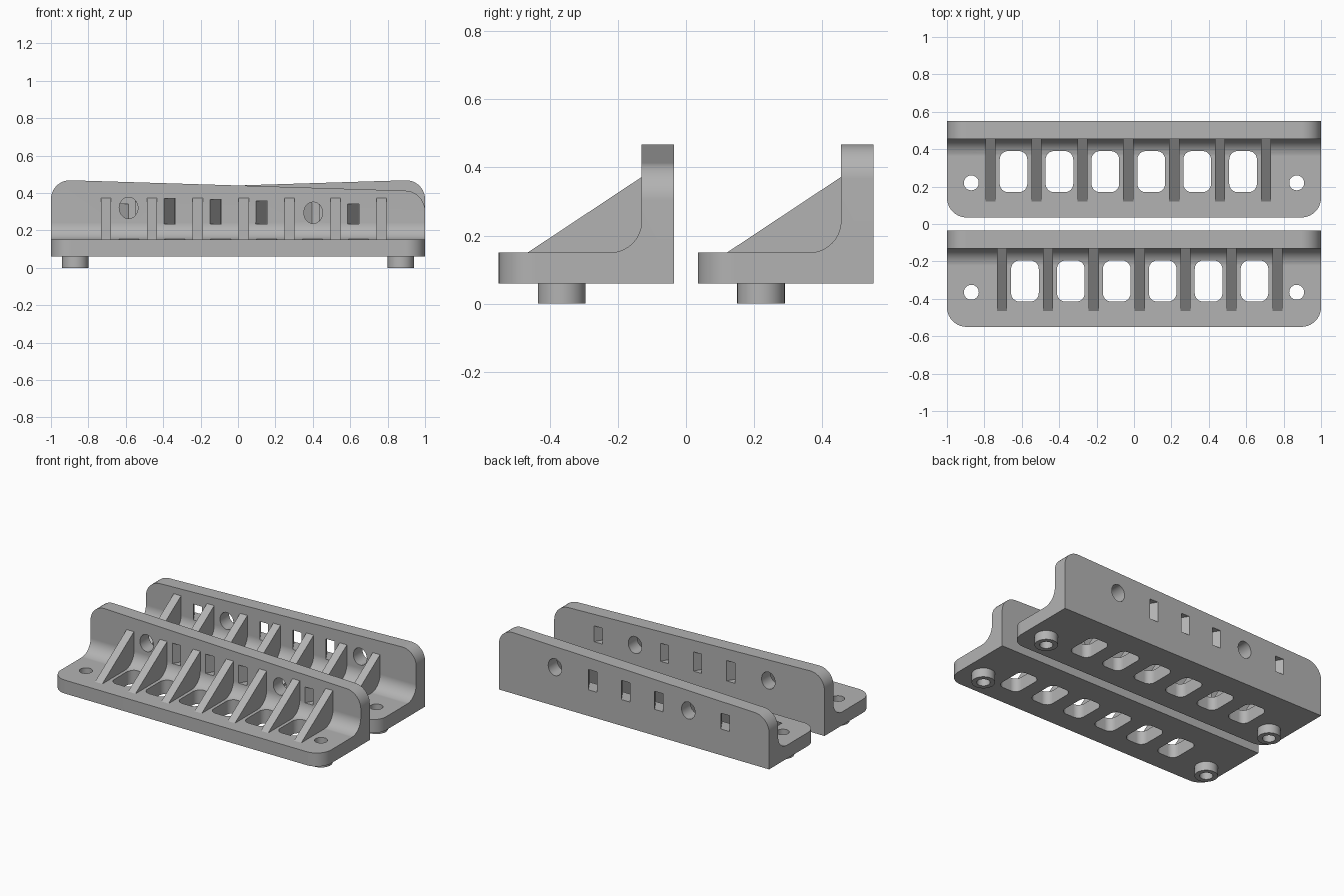
import bpy, bmesh
from math import sin, cos, pi, radians

if "Cube" in bpy.data.objects:
    bpy.data.objects.remove(bpy.data.objects["Cube"])

grey = bpy.data.materials.new("plain grey")
grey.use_nodes = True
GREY = (0.45, 0.45, 0.45, 1)
grey.diffuse_color = GREY
grey.node_tree.nodes["Principled BSDF"].inputs["Base Color"].default_value = GREY

SCENE = bpy.context.scene.collection
BACK, WALL, FRONT = -0.035, -0.13, -0.55      # depth of the wall faces and front edge
FLOOR, DECK = 0.06, 0.15                      # underside and top of the base
RIBS = [-0.706 + 0.2455 * i for i in range(7)]


def arc(cu, cv, ru, rv, a0, a1, n):
    """Points along an elliptical arc, angles in degrees."""
    angles = [radians(a0 + (a1 - a0) * i / n) for i in range(n + 1)]
    return [(cu + ru * cos(a), cv + rv * sin(a)) for a in angles]


def ellipse(cu, cv, ru, rv, n=32):
    return arc(cu, cv, ru, rv, 0, 360, n)[:-1]


def rounded_rect(cu, cv, hu, hv, r):
    pts = []
    for k, (su, sv) in enumerate([(1, 1), (-1, 1), (-1, -1), (1, -1)]):
        pts += arc(cu + su * (hu - r), cv + sv * (hv - r), r, r, 90 * k, 90 * k + 90, 6)
    return pts


def prism(bm, pts, axis, a, b, shear=0):
    """Extrude a 2D outline along an axis from a to b, sliding x by shear."""
    def place(u, v, t, dx):
        x, y, z = {"x": (t, u, v), "y": (u, t, v), "z": (u, v, t)}[axis]
        return bm.verts.new((x + dx, y, z))
    lo = [place(u, v, a, 0) for u, v in pts]
    hi = [place(u, v, b, shear) for u, v in pts]
    bm.faces.new(lo)
    bm.faces.new(hi)
    for i in range(len(pts)):
        j = (i + 1) % len(pts)
        bm.faces.new((lo[i], lo[j], hi[j], hi[i]))


def finish(bm, name, side, dy):
    """Mirror and shift the part for its bracket, then make an object."""
    for v in bm.verts:
        v.co.x *= side
        v.co.y += dy
    bmesh.ops.recalc_face_normals(bm, faces=bm.faces)
    mesh = bpy.data.meshes.new(name)
    bm.to_mesh(mesh)
    bm.free()
    mesh.materials.append(grey)
    obj = bpy.data.objects.new(name, mesh)
    SCENE.objects.link(obj)
    return obj


def angle_body():
    """L-shaped section with inner fillet, sloping top and rounded corners."""
    bm = bmesh.new()
    r = 0.093
    section = [(BACK, FLOOR), (FRONT, FLOOR), (FRONT, DECK)]
    section += arc(WALL - r, DECK + r, r, r, -90, 0, 10)
    section += [(WALL, 0.44), (BACK, 0.44)]
    prism(bm, section, "x", -1, 1)
    for v in bm.verts:
        if v.co.z > 0.4:
            v.co.z -= 0.031 * v.co.x
    corners = []
    for e in bm.edges:
        p, q = (v.co for v in e.verts)
        if abs(p.x - q.x) > 0.01:
            continue
        if (max(p.y, q.y) < FRONT + 0.01) or (min(p.z, q.z) > 0.38):
            corners.append(e)
    bmesh.ops.bevel(bm, geom=corners, offset=0.105, offset_type="OFFSET",
                    segments=10, profile=0.5, affect="EDGES")
    return bm


def feet():
    bm = bmesh.new()
    for x in (-0.87, 0.87):
        prism(bm, ellipse(x, -0.365, 0.07, 0.07), "z", 0, 0.1)
    return bm


def openings():
    bm = bmesh.new()
    # screw holes through base and feet
    for x in (-0.87, 0.87):
        prism(bm, ellipse(x, -0.365, 0.04, 0.04), "z", -0.1, 0.3)
    # rounded windows in the base, one between each pair of ribs
    for a, b in zip(RIBS, RIBS[1:]):
        prism(bm, rounded_rect((a + b) / 2, -0.305, 0.074, 0.11, 0.045), "z", 0.02, 0.225)
    # round holes straight through the wall
    for x, z in ((-0.585, 0.32), (0.402, 0.294)):
        prism(bm, ellipse(x, z, 0.05, 0.057), "y", WALL - 0.05, BACK + 0.05)
    # slanted slots through the wall, lower towards the low end
    slant = 0.058 / (BACK - WALL)
    over = 0.03
    for x in (-0.364, -0.119, 0.126, 0.617):
        top, left = 0.36 - 0.031 * x, x - 0.031 - slant * over
        slot = [(left, 0.235), (left + 0.062, 0.235), (left + 0.062, top), (left, top)]
        prism(bm, slot, "y", WALL - over, BACK + over, slant * (BACK - WALL + 2 * over))
    return bm


def ribs():
    bm = bmesh.new()
    tri = [(-0.465, DECK), (WALL, 0.372), (WALL + 0.01, 0.372),
           (WALL + 0.01, DECK - 0.01), (-0.465, DECK - 0.01)]
    for x in RIBS:
        prism(bm, tri, "x", x - 0.027, x + 0.027)
    return bm


def bracket(label, side, dy):
    body = finish(angle_body(), label + "_bracket", side, dy)
    tools = [(finish(feet(), label + "_feet_tool", side, dy), "UNION"),
             (finish(openings(), label + "_hole_tool", side, dy), "DIFFERENCE")]
    for tool, operation in tools:
        tool.hide_render = True
        mod = body.modifiers.new(operation.title(), "BOOLEAN")
        mod.operation, mod.solver, mod.object = operation, "EXACT", tool
    # bake the cuts and drop the tools
    graph = bpy.context.evaluated_depsgraph_get()
    baked = bpy.data.meshes.new_from_object(body.evaluated_get(graph))
    body.modifiers.clear()
    body.data = baked
    for tool, _ in tools:
        bpy.data.objects.remove(tool)
    # smooth curved walls, keep flats flat
    bpy.ops.object.select_all(action="DESELECT")
    body.select_set(True)
    bpy.context.view_layer.objects.active = body
    bpy.ops.object.shade_smooth_by_angle(angle=radians(30))
    body.modifiers.new("Even shading", "WEIGHTED_NORMAL").keep_sharp = True
    finish(ribs(), label + "_ribs", side, dy)


bracket("front", 1, 0)
bracket("back", -1, 0.585)
